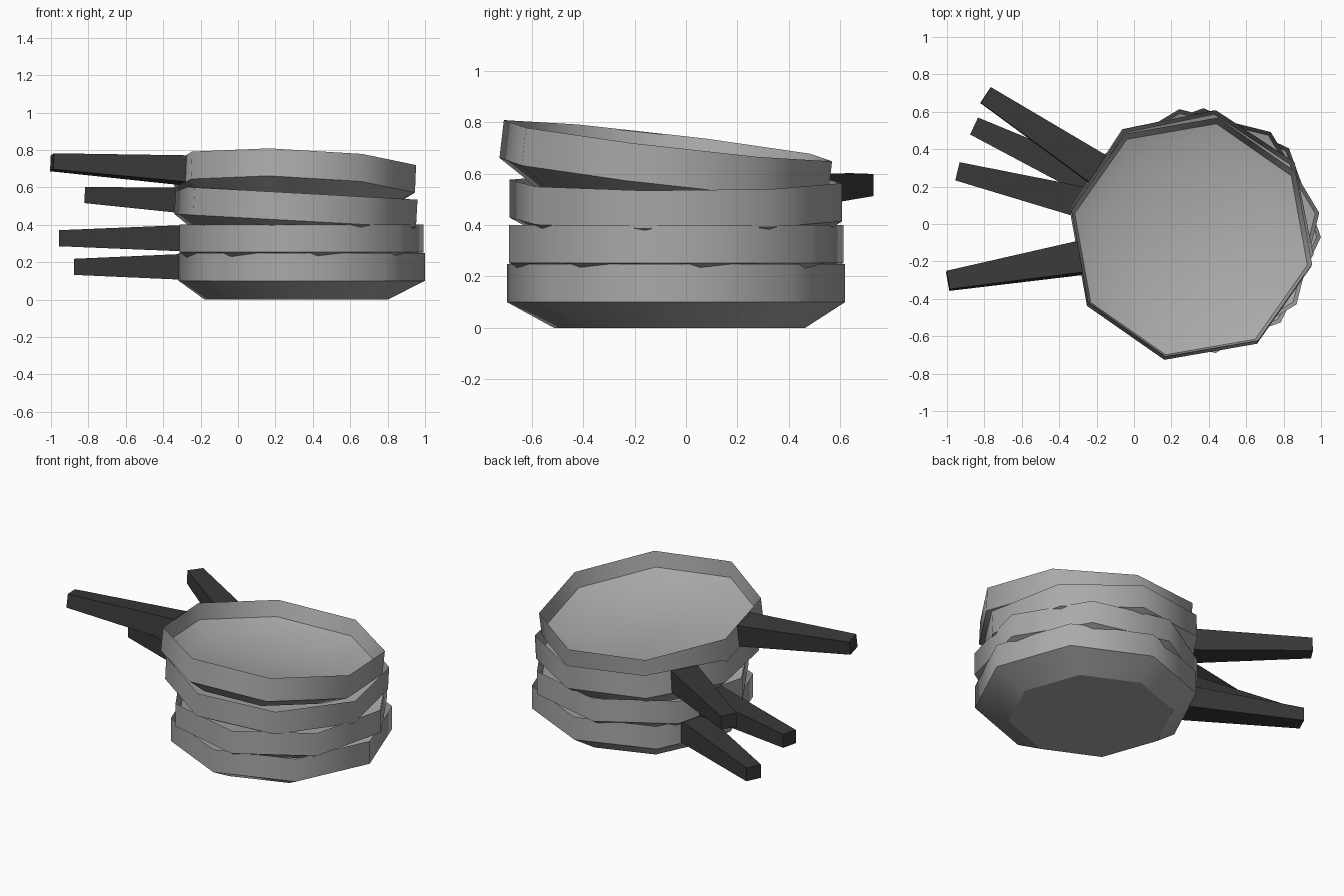
import bpy, bmesh, math
from mathutils import Vector, Matrix

if "Cube" in bpy.data.objects:
    bpy.data.objects.remove(bpy.data.objects["Cube"])


def material(name, grey):
    mat = bpy.data.materials.new(name)
    mat.diffuse_color = (grey, grey, grey, 1)
    mat.use_nodes = True
    mat.node_tree.nodes["Principled BSDF"].inputs["Base Color"].default_value = mat.diffuse_color
    return mat


steel = material("grey_metal", 0.4)
dark = material("dark_handle", 0.04)


def make_object(name, bm, matrix, mat):
    bmesh.ops.recalc_face_normals(bm, faces=bm.faces)
    mesh = bpy.data.meshes.new(name)
    bm.to_mesh(mesh)
    bm.free()
    mesh.materials.append(mat)
    ob = bpy.data.objects.new(name, mesh)
    bpy.context.collection.objects.link(ob)
    ob.matrix_world = matrix
    return ob


def loft(bm, rings):
    """Skin a list of vertex rings and cap both ends."""
    loops = [[bm.verts.new(p) for p in ring] for ring in rings]
    for a, b in zip(loops, loops[1:]):
        n = len(a)
        for i in range(n):
            j = (i + 1) % n
            bm.faces.new((a[i], a[j], b[j], b[i]))
    bm.faces.new(loops[0])
    bm.faces.new(loops[-1])
    return loops


def octagon(r, z, shift):
    angles = [math.radians(22.5 + 45 * i) for i in range(8)]
    return [(shift + r * math.cos(a), r * math.sin(a), z) for a in angles]


def rect(x, w, z0, z1):
    return [(x, -w / 2, z0), (x, w / 2, z0), (x, w / 2, z1), (x, -w / 2, z1)]


# Pan section: (radius, height, shift towards handle), base to rim to dished inner floor
PROFILE = [(0.49, 0, 0.033), (0.659, 0.1, 0), (0.659, 0.248, 0),
           (0.637, 0.15, 0), (0.47, 0.08, 0.033)]

# Each pan: base centre, up direction, handle heading in degrees
PANS = [
    ((0.341, -0.039, 0.0), (0, 0, 1), 154.8),
    ((0.339, -0.038, 0.153), (0, 0, 1), 166.0),
    ((0.300, -0.039, 0.322), (0.055, 0, 1), 146.6),
    ((0.299, -0.099, 0.482), (0.04, 0.117, 1), 190.0),
]

for k, (base, up, heading) in enumerate(PANS, 1):
    tilt = Vector((0, 0, 1)).rotation_difference(Vector(up)).to_matrix().to_4x4()
    place = Matrix.Translation(base) @ tilt @ Matrix.Rotation(math.radians(heading), 4, 'Z')

    # Octagonal pan body, softly shaded around the wall, crisp at base and rims
    bm = bmesh.new()
    loops = loft(bm, [octagon(*p) for p in PROFILE])
    for face in bm.faces:
        face.smooth = True
    for ring in loops[:4]:
        for a, b in zip(ring, ring[1:] + ring[:1]):
            bm.edges.get((a, b)).smooth = False
    make_object(f"pan_{k}", bm, place, steel)

    # Tapered handle from the middle of one side
    bm = bmesh.new()
    loft(bm, [rect(0.608, 0.17, 0.104, 0.246), rect(1.322, 0.10, 0.132, 0.218)])
    make_object(f"handle_{k}", bm, place, dark)
